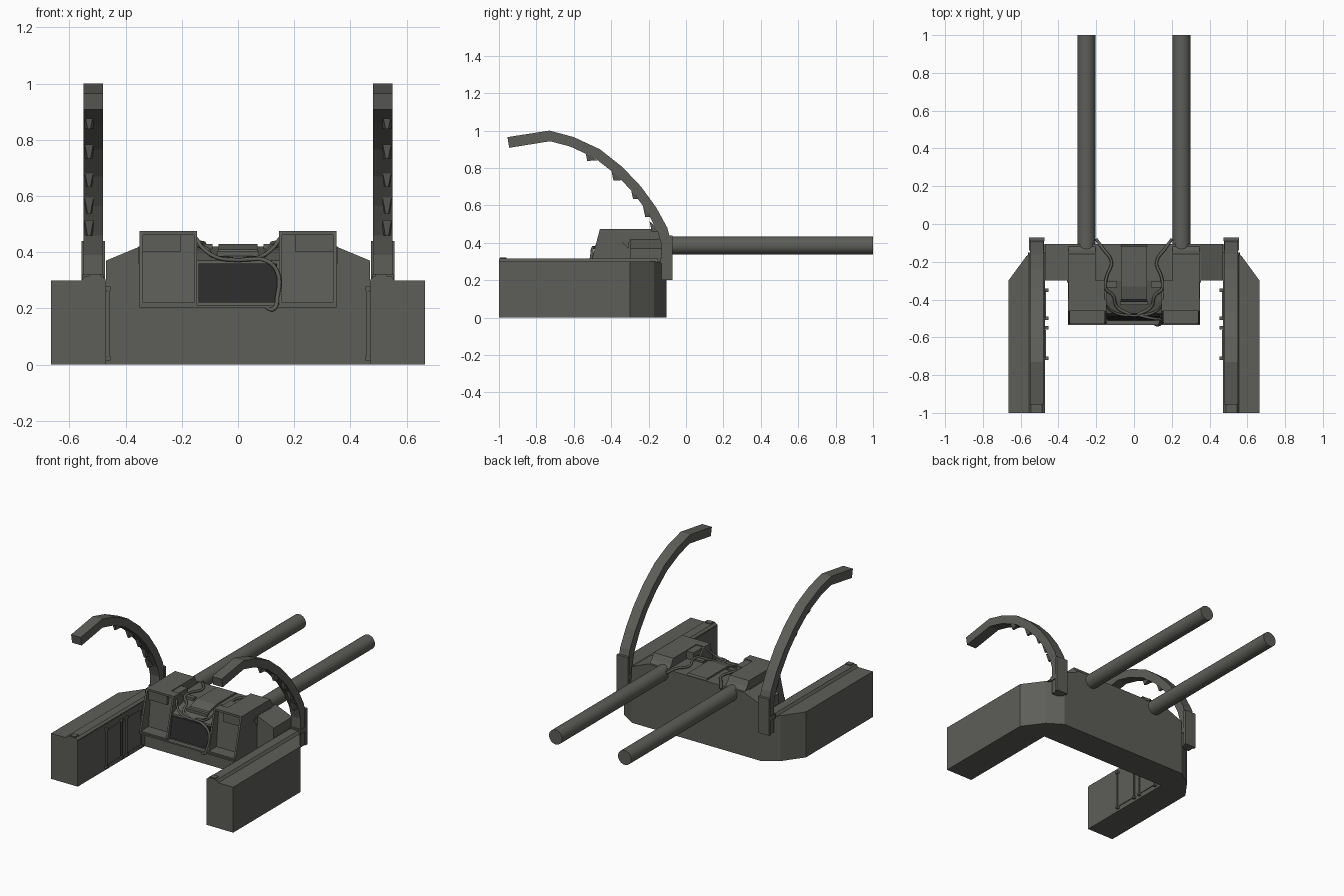
import bpy, bmesh, math
from mathutils import Vector

cube = bpy.data.objects.get("Cube")
if cube:
    bpy.data.objects.remove(cube, do_unlink=True)


def material(name, rgb):
    m = bpy.data.materials.new(name)
    m.use_nodes = True
    m.diffuse_color = (*rgb, 1)
    m.node_tree.nodes["Principled BSDF"].inputs["Base Color"].default_value = (*rgb, 1)
    return m


METAL = material("olive grey metal", (0.11, 0.11, 0.098))
DARK = material("dark screen", (0.025, 0.025, 0.025))


def finish(name, bm, mirror=False, mat=METAL):
    bmesh.ops.recalc_face_normals(bm, faces=bm.faces)
    mesh = bpy.data.meshes.new(name)
    bm.to_mesh(mesh)
    bm.free()
    mesh.materials.append(mat)
    ob = bpy.data.objects.new(name, mesh)
    bpy.context.collection.objects.link(ob)
    if mirror:
        ob.modifiers.new("mirror", 'MIRROR')
    return ob


def prism(name, pts, axis, a, b, mirror=False, mat=METAL):
    """Extrude a profile along an axis from a to b."""
    place = {'x': lambda p, t: (t, p[0], p[1]),
             'y': lambda p, t: (p[0], t, p[1]),
             'z': lambda p, t: (p[0], p[1], t)}[axis]
    bm = bmesh.new()
    lo = [bm.verts.new(place(p, a)) for p in pts]
    hi = [bm.verts.new(place(p, b)) for p in pts]
    bm.faces.new(lo)
    bm.faces.new(hi)
    n = len(pts)
    for i in range(n):
        j = (i + 1) % n
        bm.faces.new((lo[i], lo[j], hi[j], hi[i]))
    return finish(name, bm, mirror, mat)


def box(name, x, y, z, mirror=False, mat=METAL):
    pts = [(x[0], y[0]), (x[1], y[0]), (x[1], y[1]), (x[0], y[1])]
    return prism(name, pts, 'z', z[0], z[1], mirror, mat)


def tube(name, pts, r, mirror=False):
    """Smooth cable through the given points."""
    cu = bpy.data.curves.new(name, 'CURVE')
    cu.dimensions = '3D'
    cu.bevel_depth = r
    cu.bevel_resolution = 1
    cu.resolution_u = 5
    cu.use_fill_caps = True
    sp = cu.splines.new('BEZIER')
    sp.bezier_points.add(len(pts) - 1)
    for bp, p in zip(sp.bezier_points, pts):
        bp.co = p
        bp.handle_left_type = bp.handle_right_type = 'AUTO'
    cu.materials.append(METAL)
    ob = bpy.data.objects.new(name, cu)
    bpy.context.collection.objects.link(ob)
    if mirror:
        ob.modifiers.new("mirror", 'MIRROR')


# U-shaped hull and raised centre
half = [(0.47, -0.30), (0.47, -1), (0.665, -1), (0.665, -0.30), (0.57, -0.17), (0.47, -0.105)]
prism("hull", half + [(-x, y) for x, y in reversed(half)], 'z', 0, 0.30)
deck = [(0.47, 0.28), (0.47, 0.37), (0.35, 0.42)]
prism("centre_deck", deck + [(-x, z) for x, z in reversed(deck)], 'y', -0.30, -0.105)

# Rails on the side arms
prism("arm_rail", [(0.472, 0.295), (0.472, 0.305), (0.487, 0.316), (0.545, 0.316), (0.56, 0.295)],
      'y', -1, -0.15, True)
box("rail_stop", (0.49, 0.53), (-0.995, -0.96), (0.30, 0.322), True)

# Inner wall panels, rods and feet
for y0 in (-0.71, -0.50):
    box("wall_panel", (0.465, 0.475), (y0, y0 + 0.15), (0.03, 0.26), True)
for y in (-0.71, -0.55, -0.50, -0.35):
    box("wall_rod", (0.458, 0.466), (y - 0.004, y + 0.004), (0.02, 0.27), True)
    for z in (0.015, 0.262):
        box("rod_foot", (0.453, 0.475), (y - 0.009, y + 0.009), (z, z + 0.016), True)

# Curved arches with teeth
outer = [(-0.955, 0.965), (-0.73, 1.0), (-0.60, 0.965), (-0.46, 0.90), (-0.34, 0.805),
         (-0.24, 0.70), (-0.16, 0.59), (-0.10, 0.48), (-0.078, 0.40), (-0.078, 0.20)]
inner = [(-0.945, 0.908), (-0.727, 0.943), (-0.62, 0.915), (-0.49, 0.855), (-0.375, 0.765),
         (-0.283, 0.67), (-0.207, 0.565), (-0.152, 0.46), (-0.132, 0.39), (-0.132, 0.20)]
prism("curved_arch", outer + inner[::-1], 'x', 0.48, 0.55, True)
box("arch_bracket", (0.474, 0.557), (-0.09, -0.072), (0.20, 0.44), True)
box("arch_socket", (0.476, 0.555), (-0.14, -0.09), (0.29, 0.32), True)
for y, z in ((-0.51, 0.87), (-0.37, 0.765), (-0.265, 0.665), (-0.20, 0.57), (-0.165, 0.49)):
    bm = bmesh.new()
    base = [bm.verts.new((x, y + dy, z + dz)) for x, dy, dz in
            ((0.514, -0.03, 0.025), (0.546, -0.03, 0.025), (0.546, 0.035, -0.03), (0.514, 0.035, -0.03))]
    tip = [bm.verts.new((x, y - 0.018, z - 0.032)) for x in (0.525, 0.535)]
    bm.faces.new(base)
    bm.faces.new((base[0], base[1], tip[1], tip[0]))
    bm.faces.new((base[2], base[3], tip[0], tip[1]))
    bm.faces.new((base[1], base[2], tip[1]))
    bm.faces.new((base[3], base[0], tip[0]))
    finish("arch_tooth", bm, True)

# Long barrels
bm = bmesh.new()
bmesh.ops.create_cone(bm, cap_ends=True, segments=24, radius1=0.048, radius2=0.048, depth=1.43)
for v in bm.verts:
    v.co = Vector((v.co.x + 0.252, v.co.z + 0.285, v.co.y + 0.385))
barrel = finish("barrel", bm, True)
bpy.context.view_layer.objects.active = barrel
barrel.select_set(True)
bpy.ops.object.shade_smooth_by_angle(angle=math.radians(35))

# Open-fronted barrel housings
side = [(-0.53, 0.21), (-0.46, 0.475), (-0.40, 0.475), (-0.30, 0.36), (-0.30, 0.21)]
for x in (0.145, 0.338):
    prism("housing_side", side, 'x', x, x + 0.012, True)
box("housing_top", (0.145, 0.35), (-0.46, -0.40), (0.462, 0.475), True)
box("housing_floor", (0.145, 0.35), (-0.53, -0.30), (0.205, 0.222), True)
prism("housing_back", [(-0.45, 0.215), (-0.425, 0.47), (-0.30, 0.47), (-0.30, 0.215)],
      'x', 0.155, 0.34, True)
prism("housing_hood", [(-0.45, 0.40), (-0.45, 0.475), (-0.16, 0.475), (-0.14, 0.44), (-0.108, 0.41)],
      'x', 0.205, 0.348, True)
box("hood_side_block", (0.33, 0.354), (-0.31, -0.15), (0.36, 0.42), True)

# Central console with screen
prism("console", [(-0.505, 0.205), (-0.475, 0.37), (-0.41, 0.395), (-0.30, 0.42), (-0.29, 0.205)],
      'x', -0.148, 0.148)
prism("screen", [(-0.510, 0.222), (-0.486, 0.36), (-0.48, 0.36), (-0.50, 0.222)],
      'x', -0.14, 0.138, mat=DARK)
box("console_sill", (-0.35, 0.35), (-0.535, -0.30), (0.203, 0.213))
prism("console_hump", [(-0.42, 0.38), (-0.40, 0.41), (-0.33, 0.43), (-0.12, 0.43), (-0.105, 0.41)],
      'x', -0.07, 0.07)
box("console_vent", (-0.075, 0.075), (-0.43, -0.41), (0.38, 0.405))
box("cable_clamp", (0.09, 0.16), (-0.335, -0.305), (0.40, 0.43), True)

# Cables
tube("deck_cable", [(0.20, -0.08, 0.41), (0.165, -0.13, 0.43), (0.12, -0.20, 0.43), (0.145, -0.28, 0.435),
                    (0.15, -0.34, 0.43), (0.11, -0.38, 0.41), (0.09, -0.44, 0.385), (0.02, -0.48, 0.375)],
     0.008, True)
tube("housing_cable", [(0.15, -0.43, 0.45), (0.12, -0.46, 0.41), (0.07, -0.48, 0.38), (0, -0.485, 0.372)],
     0.007, True)
tube("screen_cable", [(0.03, -0.485, 0.375), (0.10, -0.50, 0.37), (0.14, -0.505, 0.33), (0.14, -0.52, 0.24),
                      (0.125, -0.535, 0.197), (0.10, -0.525, 0.205)], 0.008)
